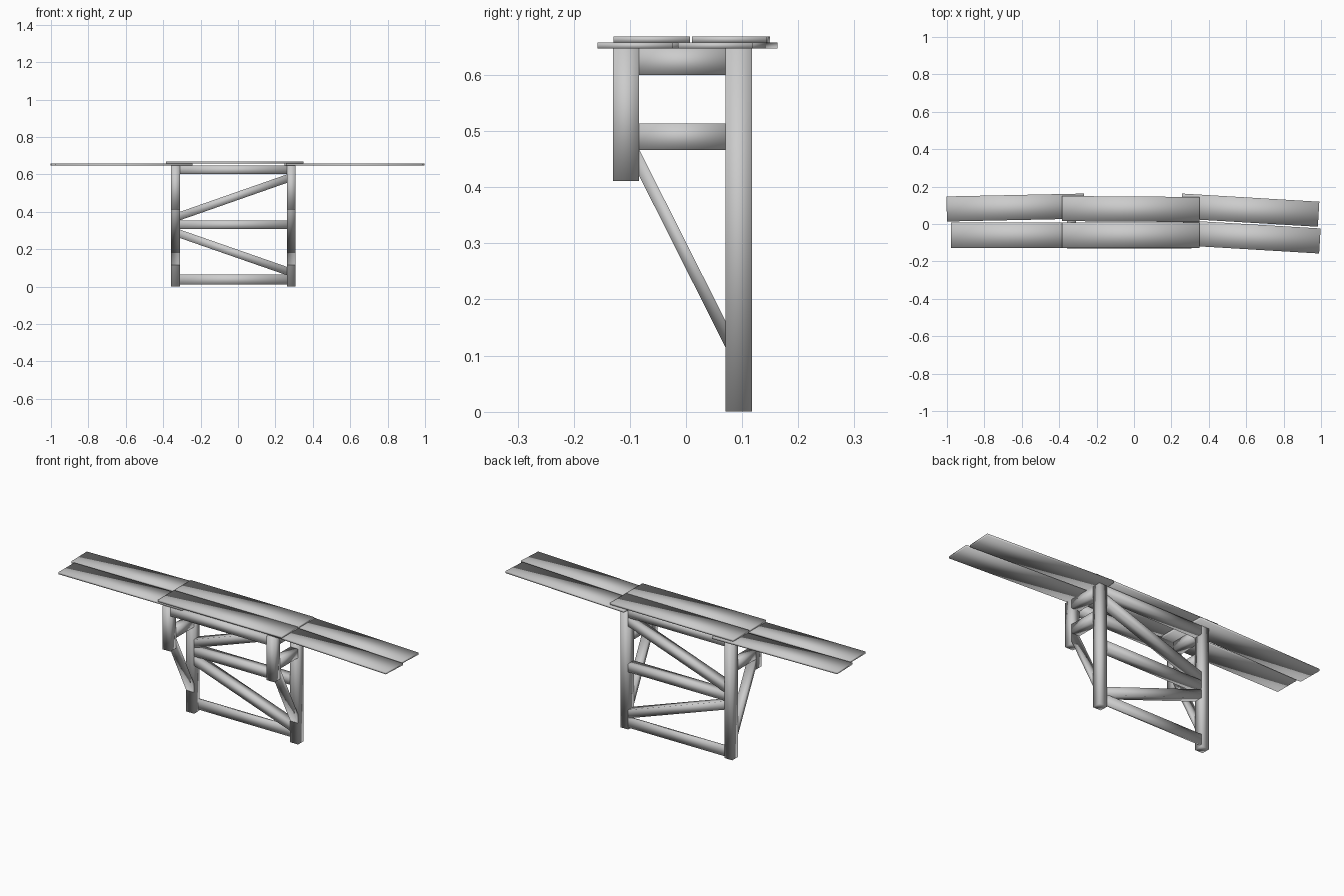
import bpy
import bmesh
from math import radians
from mathutils import Matrix, Vector

if "Cube" in bpy.data.objects:
    bpy.data.objects.remove(bpy.data.objects["Cube"], do_unlink=True)

grey = bpy.data.materials.new("timber_grey")
grey.use_nodes = True
grey.diffuse_color = (0.6, 0.6, 0.6, 1)
grey.node_tree.nodes["Principled BSDF"].inputs["Base Color"].default_value = (0.6, 0.6, 0.6, 1)


def beam(name, start, end, size, axis):
    """Timber with ends cut square to the axis (0 = x, 1 = y, 2 = z), sheared along its run."""
    start, end = Vector(start), Vector(end)
    bm = bmesh.new()
    bmesh.ops.create_cube(bm, size=1)
    others = [i for i in range(3) if i != axis]
    for v in bm.verts:
        p = start.lerp(end, v.co[axis] + 0.5)
        for i, s in zip(others, size):
            p[i] += v.co[i] * s
        v.co = p
    return finish(name, bm)


def finish(name, bm):
    bmesh.ops.recalc_face_normals(bm, faces=bm.faces)
    for f in bm.faces:
        f.smooth = True
    mesh = bpy.data.meshes.new(name)
    bm.to_mesh(mesh)
    bm.free()
    mesh.materials.append(grey)
    ob = bpy.data.objects.new(name, mesh)
    bpy.context.collection.objects.link(ob)
    return ob


def plank(name, x, y, z, turn, length=0.735, width=0.134):
    bm = bmesh.new()
    bmesh.ops.create_cube(bm, size=1)
    bm.transform(Matrix.Translation((x, y, z))
                 @ Matrix.Rotation(radians(turn), 4, "Z")
                 @ Matrix.Diagonal((length, width, 0.011, 1)))
    return finish(name, bm)


T = 0.047                    # timber thickness
TOP = 0.647                  # underside of the deck
FRONT, BACK = -0.107, 0.094  # post rows
XL, XR = -0.334, 0.285       # post columns
h = T / 2

# Side frames: long back post, short front post, two ties and a brace
for side, x in (("right", XL), ("left", XR)):
    beam(f"{side}_back_post", (x, BACK, 0), (x, BACK, TOP), (T, T), 2)
    beam(f"{side}_front_post", (x, FRONT, 0.411), (x, FRONT, TOP), (T, T), 2)
    for level, z in (("upper", TOP - h), ("lower", 0.49)):
        beam(f"{side}_{level}_tie", (x, FRONT + h, z), (x, BACK - h, z), (T, T), 1)
    beam(f"{side}_brace", (x, FRONT + h, 0.444), (x, BACK - h, 0.138), (T, T), 1)

# Rails and diagonals spanning between the posts
a, b = XL + h, XR - h
for name, y, z0, z1 in (("front_top_rail", FRONT, TOP - h, TOP - h),
                        ("back_top_rail", BACK, TOP - h, TOP - h),
                        ("back_middle_rail", BACK, 0.331, 0.331),
                        ("upper_diagonal", BACK, 0.377, 0.577),
                        ("lower_diagonal", BACK, 0.282, 0.083)):
    beam(name, (a, y, z0), (b, y, z1), (T, 0.045), 0)
beam("bottom_rail", (a, 0.111, 0.037), (b, 0.111, 0.037), (0.013, 0.054), 0)

# Deck planks: two upper ones lapping over four lower ones
LOW, HIGH = TOP + 0.0055, TOP + 0.0165
plank("front_centre_plank", -0.018, -0.061, HIGH, 0, width=0.136)
plank("back_centre_plank", -0.018, 0.080, HIGH, -0.4)
plank("front_right_plank", -0.612, -0.060, LOW, 0)
plank("back_right_plank", -0.634, 0.088, LOW, 1.2)
plank("front_left_plank", 0.627, -0.069, LOW, -3.4)
plank("back_left_plank", 0.620, 0.074, LOW, -3.4)
